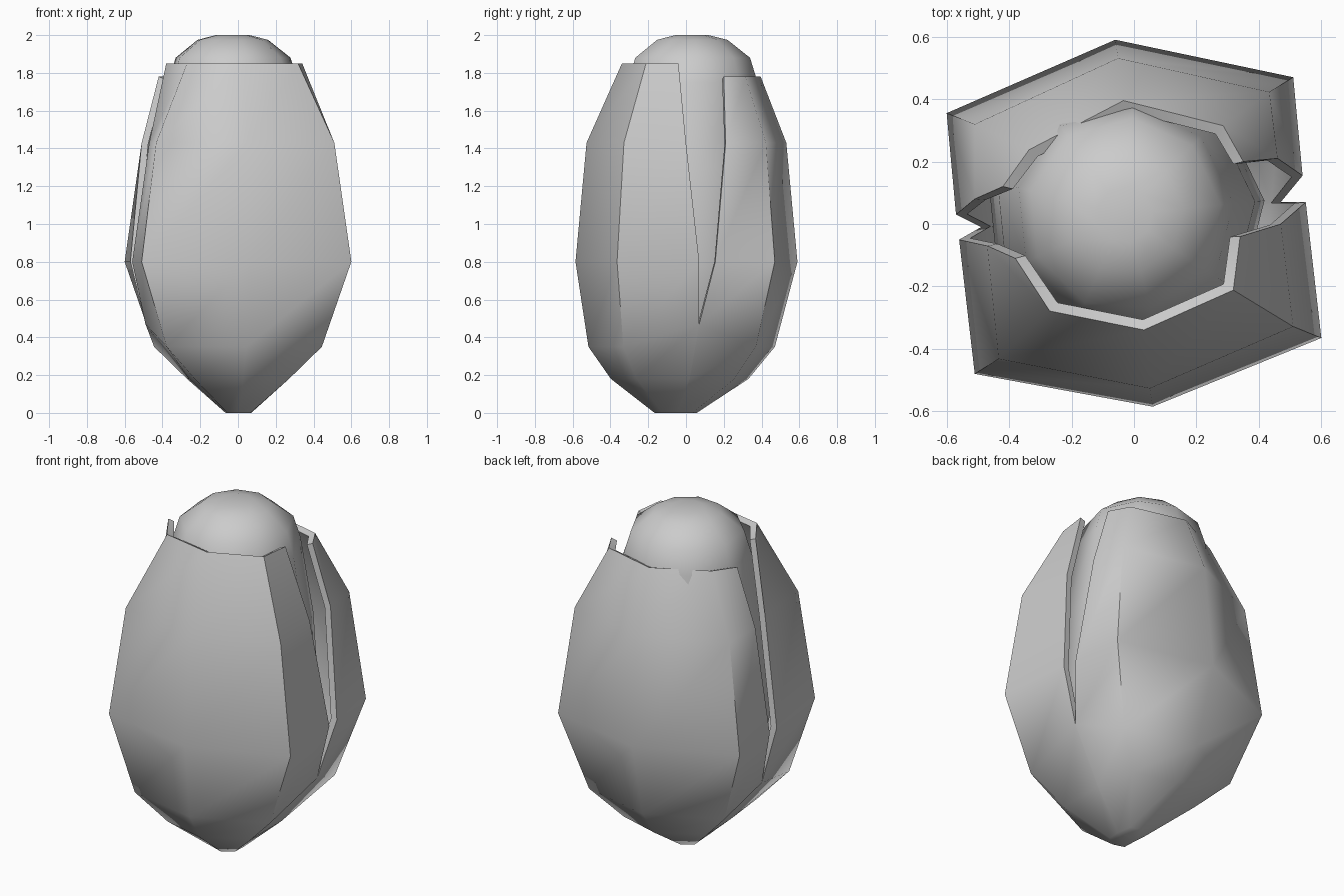
import bpy, bmesh, math

if "Cube" in bpy.data.objects:
    bpy.data.objects.remove(bpy.data.objects["Cube"])


def finish(name, bm, angle):
    bmesh.ops.recalc_face_normals(bm, faces=bm.faces[:])
    me = bpy.data.meshes.new(name)
    bm.to_mesh(me)
    bm.free()
    ob = bpy.data.objects.new(name, me)
    bpy.context.collection.objects.link(ob)
    bpy.ops.object.select_all(action='DESELECT')
    ob.select_set(True)
    bpy.context.view_layer.objects.active = ob
    bpy.ops.object.shade_smooth_by_angle(angle=math.radians(angle))
    return ob


def bridge(bm, rows, closed=False):
    for a, b in zip(rows, rows[1:]):
        n = len(a)
        for i in range(n if closed else n - 1):
            j = (i + 1) % n
            bm.faces.new((a[i], a[j], b[j], b[i]))


# level: z, x scale, y scale, y shift of the widest outline
LOW = [(0.0, .11, .19, -.055), (.18, .45, .62, -.035), (.35, .74, .84, -.025), (.8, 1, 1, 0), (1.43, .85, .9, 0)]


def shell(name, corners, start, end, top):
    bm = bmesh.new()
    rows = []
    for (z, sx, sy, dy), s, e in zip(LOW + [top], start, end):
        # the split between the shells closes at z 0.47
        ze = .47 if z == .35 else z
        pts = [(*s, ze)] + [(x * sx, y * sy + dy, z) for x, y in corners] + [(*e, ze)]
        rows.append([bm.verts.new(p) for p in pts])
    bridge(bm, rows)
    bm.faces.new(rows[0])
    # point normals outward before thickening inward
    bmesh.ops.recalc_face_normals(bm, faces=bm.faces[:])
    mid = rows[3][2]
    if sum(f.normal.y for f in mid.link_faces) * mid.co.y < 0:
        bmesh.ops.reverse_faces(bm, faces=bm.faces[:])
    bmesh.ops.solidify(bm, geom=bm.faces[:], thickness=.035)
    return finish(name, bm, 60)


# edges along the two side splits, from bottom to top
join_left = [(-.06, -.06), (-.26, -.05), (-.49, -.01)]
join_right = [(.07, -.05), (.27, .02), (.47, .07)]

shell("front_shell", [(-.51, -.48), (.06, -.585), (.6, -.365)],
      join_left + [(-.56, -.05), (-.47, -.07), (-.38, -.11)],
      join_right + [(.55, .07), (.47, .0), (.34, -.04)],
      (1.85, .53, .58, 0))
shell("back_shell", [(.51, .47), (-.06, .59), (-.6, .355)],
      join_right + [(.54, .155), (.46, .21), (.35, .2)],
      join_left + [(-.57, .03), (-.51, .08), (-.42, .12)],
      (1.78, .56, .67, 0))

# faceted inner kernel with a rounded crown
bm = bmesh.new()
profile = [(.1, .1), (.3, .28), (.5, .39), (.8, .45), (1.3, .42), (1.75, .35), (1.88, .31), (1.975, .19), (2.0, .09)]
rows = []
for z, r in profile:
    rows.append([bm.verts.new((-.03 + r * math.cos(k * math.tau / 9 + .1),
                               .03 + r * math.sin(k * math.tau / 9 + .1), z)) for k in range(9)])
bridge(bm, rows, True)
bm.faces.new(rows[0])
bm.faces.new(rows[-1])
finish("inner_kernel", bm, 60)
